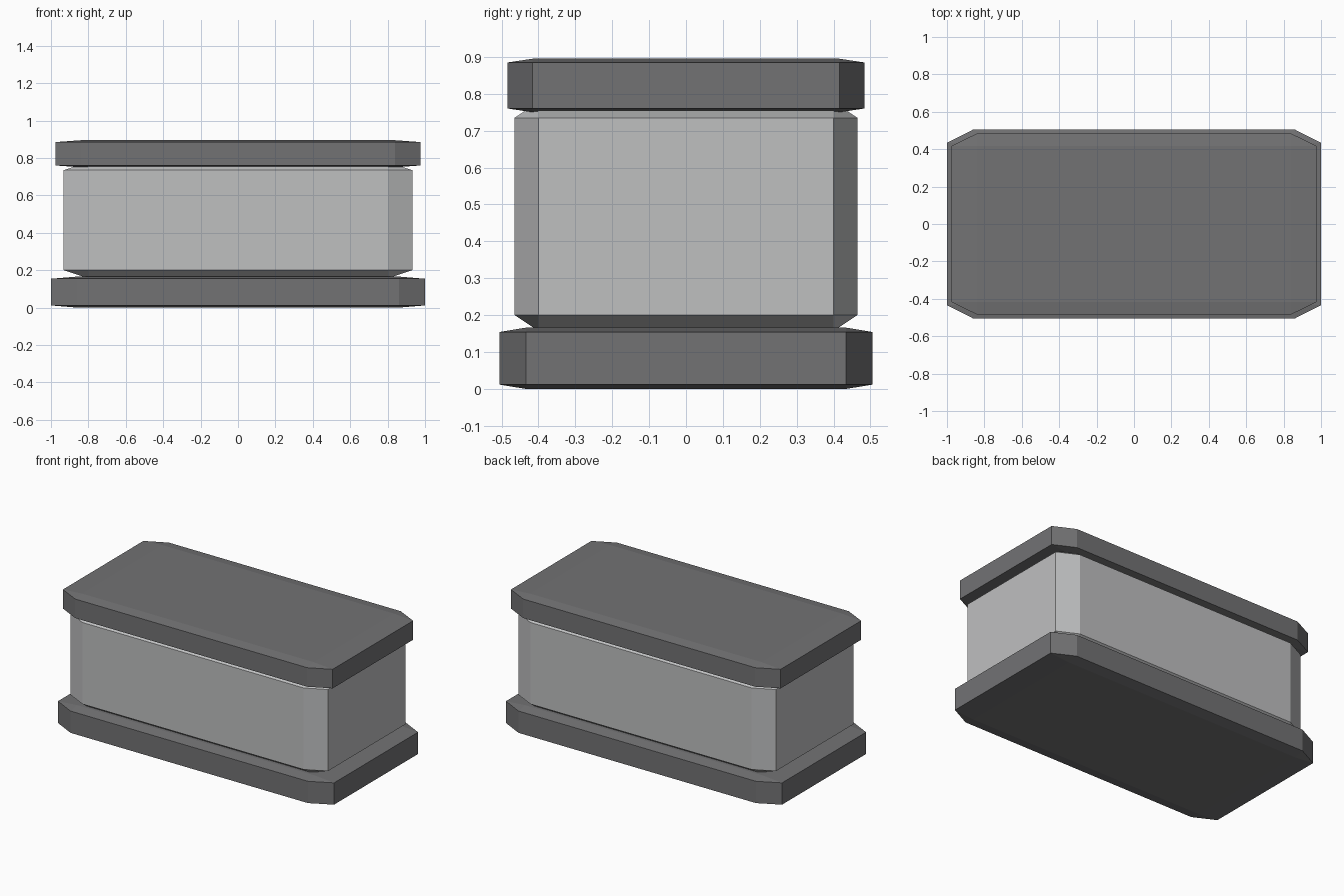
import bpy
import bmesh

default_cube = bpy.data.objects.get("Cube")
if default_cube:
    bpy.data.objects.remove(default_cube, do_unlink=True)


def make_material(name, color):
    mat = bpy.data.materials.new(name)
    mat.use_nodes = True
    mat.diffuse_color = color
    mat.node_tree.nodes["Principled BSDF"].inputs["Base Color"].default_value = color
    return mat


def chamfered_block(name, half_x, half_y, bottom, top, mat):
    """Cube chamfered before stretching, so its chamfers scale with each axis."""
    bm = bmesh.new()
    bmesh.ops.create_cube(bm, size=2)
    bmesh.ops.bevel(bm, geom=bm.edges[:], offset=0.14, offset_type='OFFSET',
                    segments=1, affect='EDGES', profile=0.5)
    bmesh.ops.scale(bm, vec=(half_x, half_y, (top - bottom) / 2), verts=bm.verts)
    bmesh.ops.translate(bm, vec=(0, 0, (top + bottom) / 2), verts=bm.verts)
    bmesh.ops.recalc_face_normals(bm, faces=bm.faces)
    mesh = bpy.data.meshes.new(name)
    bm.to_mesh(mesh)
    bm.free()
    mesh.materials.append(mat)
    obj = bpy.data.objects.new(name, mesh)
    bpy.context.collection.objects.link(obj)
    return obj


dark_grey = make_material("dark grey", (0.17, 0.17, 0.175, 1))
light_grey = make_material("light grey", (0.52, 0.525, 0.53, 1))

# Base plinth, main body and overhanging lid
chamfered_block("base", 1.0, 0.505, 0.0, 0.166, dark_grey)
chamfered_block("body", 0.932, 0.465, 0.157, 0.778, light_grey)
chamfered_block("lid", 0.977, 0.484, 0.75, 0.895, dark_grey)
